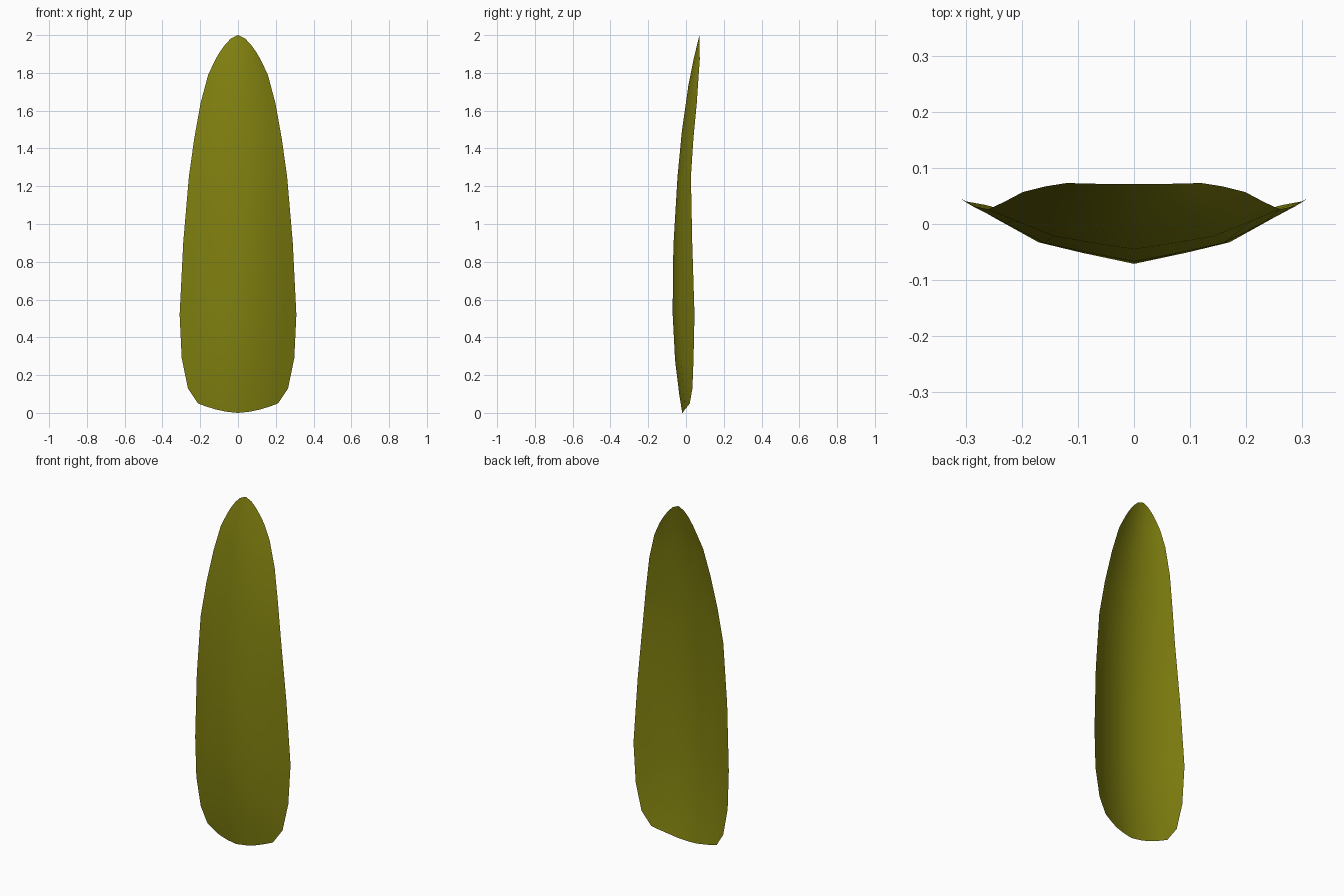
import bpy
import bmesh

if "Cube" in bpy.data.objects:
    bpy.data.objects.remove(bpy.data.objects["Cube"])

# Leaf rows: centre z, centre y, edge half-width, edge z, edge y
ROWS = [
    (0.00, -0.020, 0.212, 0.05, 0.020),
    (0.10, -0.036, 0.265, 0.13, 0.034),
    (0.28, -0.058, 0.298, 0.29, 0.040),
    (0.53, -0.071, 0.309, 0.52, 0.045),
    (0.88, -0.067, 0.290, 0.90, 0.033),
    (1.25, -0.045, 0.260, 1.25, 0.026),
    (1.49, -0.022, 0.232, 1.45, 0.039),
    (1.73, 0.012, 0.198, 1.64, 0.057),
    (1.88, 0.042, 0.158, 1.79, 0.067),
    (2.00, 0.071, 0.120, 1.87, 0.073),
]
# Cross-section: fraction of half-width, fraction of the cup depth
SECTION = [(0, 0), (0.3, 0.17), (0.55, 0.33), (0.8, 0.70), (1, 1)]
COLUMNS = [(-f, k) for f, k in reversed(SECTION[1:])] + SECTION

# Cupped leaf blade as a single curved sheet
bm = bmesh.new()
grid = []
for zc, yc, w, ze, ye in ROWS:
    grid.append([bm.verts.new((w * f, yc + (ye - yc) * k,
                               zc + (ze - zc) * abs(f) ** 1.7))
                 for f, k in COLUMNS])
for low, high in zip(grid, grid[1:]):
    for i in range(len(COLUMNS) - 1):
        face = bm.faces.new((low[i], low[i + 1], high[i + 1], high[i]))
        face.smooth = True

mesh = bpy.data.meshes.new("leaf_blade")
bm.to_mesh(mesh)
bm.free()
leaf = bpy.data.objects.new("leaf_blade", mesh)
bpy.context.collection.objects.link(leaf)

# Olive green
mat = bpy.data.materials.new("olive_green")
mat.diffuse_color = (0.216, 0.216, 0.005, 1)
mat.use_nodes = True
mat.node_tree.nodes["Principled BSDF"].inputs["Base Color"].default_value = mat.diffuse_color
mesh.materials.append(mat)
